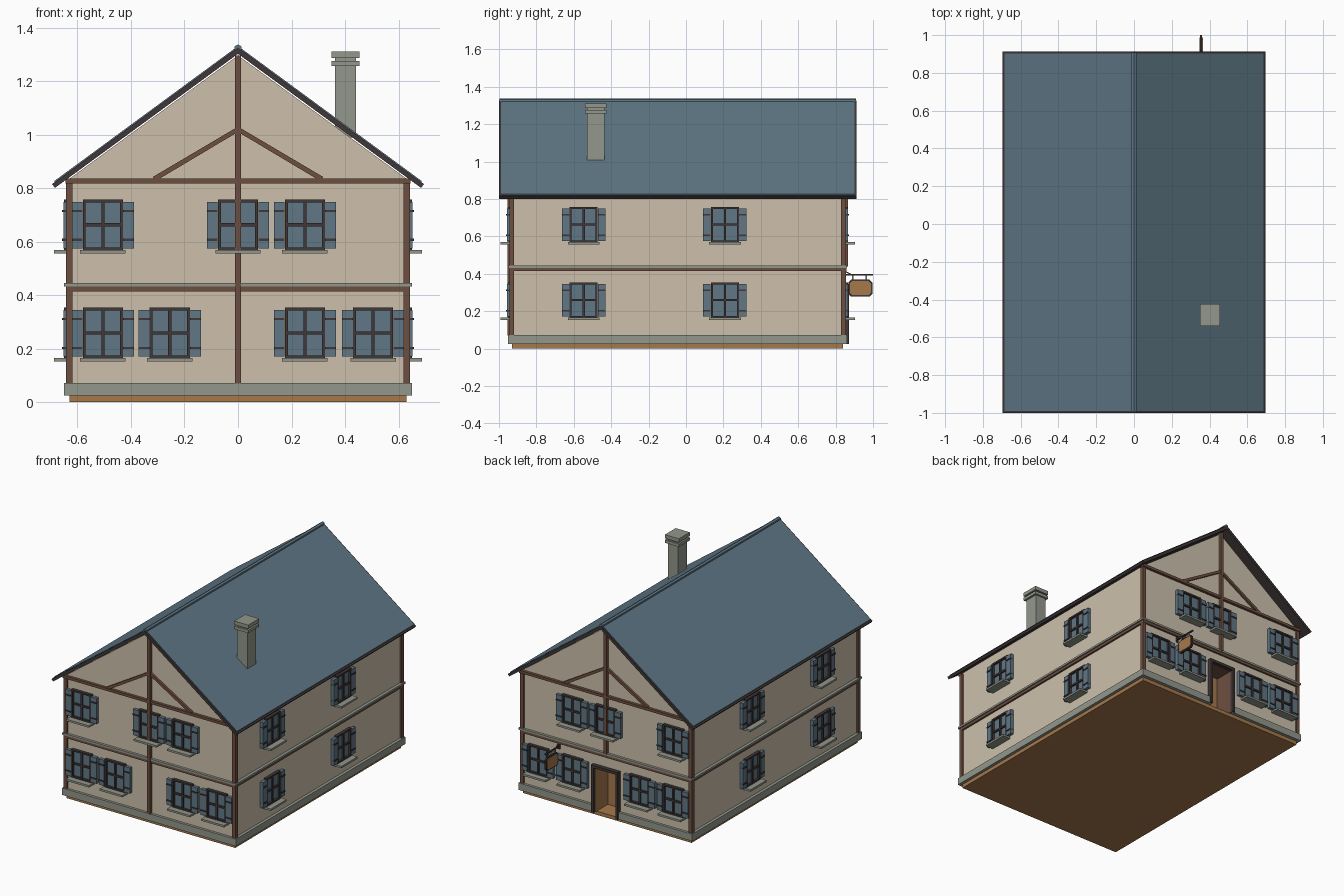
import bpy, bmesh
from math import pi
from mathutils import Matrix, Vector

cube = bpy.data.objects.get("Cube")
if cube:
    bpy.data.objects.remove(cube, do_unlink=True)


def material(name, r, g, b):
    m = bpy.data.materials.new(name)
    m.use_nodes = True
    m.diffuse_color = (r, g, b, 1)
    m.node_tree.nodes["Principled BSDF"].inputs["Base Color"].default_value = (r, g, b, 1)
    return m


plaster = material("cream plaster", .61, .53, .41)
slate = material("blue slate", .115, .185, .235)
timber = material("reddish timber", .155, .078, .052)
dark = material("dark wood", .05, .037, .038)
stone = material("grey stone", .29, .31, .26)
wood = material("tan wood", .38, .19, .07)


def link(name, mesh, loc=(0, 0, 0), turn=0):
    ob = bpy.data.objects.new(name, mesh)
    ob.location = loc
    ob.rotation_euler.z = turn
    bpy.context.collection.objects.link(ob)
    return ob


def box_mesh(name, groups):
    """Mesh of boxes (x0, x1, y0, y1, z0, z1), grouped by material."""
    bm = bmesh.new()
    mesh = bpy.data.meshes.new(name)
    for i, (mat, boxes) in enumerate(groups):
        mesh.materials.append(mat)
        for x0, x1, y0, y1, z0, z1 in boxes:
            mid = Vector((x0 + x1, y0 + y1, z0 + z1)) / 2
            size = Matrix.Diagonal((x1 - x0, y1 - y0, z1 - z0, 1))
            made = bmesh.ops.create_cube(bm, size=1, matrix=Matrix.Translation(mid) @ size)
            for f in {f for v in made["verts"] for f in v.link_faces}:
                f.material_index = i
    bm.to_mesh(mesh)
    bm.free()
    return mesh


def boxes(name, mat, *items):
    return link(name, box_mesh(name, [(mat, items)]))


def prism(name, mat, profile, y0, y1, loc=(0, 0, 0), turn=0):
    """Extrude an x-z profile along y."""
    bm = bmesh.new()
    face = bm.faces.new([bm.verts.new((x, y0, z)) for x, z in profile])
    ext = bmesh.ops.extrude_face_region(bm, geom=[face])
    for v in ext["geom"]:
        if isinstance(v, bmesh.types.BMVert):
            v.co.y = y1
    bmesh.ops.recalc_face_normals(bm, faces=bm.faces)
    mesh = bpy.data.meshes.new(name)
    mesh.materials.append(mat)
    bm.to_mesh(mesh)
    bm.free()
    return link(name, mesh, loc, turn)


W, FRONT, BACK = .63, -.935, .845

# Body and base
prism_points = [(-W, .03), (W, .03), (W, .835), (0, 1.296), (-W, .835)]
walls = prism("walls", plaster, prism_points, FRONT, BACK)
boxes("floor_base", wood, (-W, W, FRONT + .005, BACK - .005, 0, .025))
skirt = boxes("stone_skirt", stone, (-.65, .65, -.952, .862, .025, .072))

# Doorway recess
cutter = boxes("door_cutter", wood, (-.085, .085, .715, 1, .01, .33))
cutter.hide_render = True
cutter.hide_viewport = True
cutter.display_type = 'WIRE'
for ob in (walls, skirt):
    mod = ob.modifiers.new("doorway", 'BOOLEAN')
    mod.operation = 'DIFFERENCE'
    mod.solver = 'EXACT'
    mod.object = cutter
boxes("door_panel", wood, (-.085, .085, .712, .72, .025, .33),
      (.08, .087, .715, .85, .025, .33))
boxes("door_lining", timber, (-.087, -.08, .715, .85, .025, .33),
      (-.085, .085, .715, .85, .325, .332))
boxes("door_frame", dark, (-.1, -.082, .835, .872, .025, .345),
      (.082, .1, .835, .872, .025, .345), (-.1, .1, .835, .872, .327, .345))

# Timber framing
boxes("belt_beam", timber, (-.642, .642, -.947, .857, .414, .432))
boxes("belt_ledge", stone, (-.65, .65, -.952, .862, .432, .445))
boxes("corner_posts", timber, *[
    (min(s * .618, s * .643), max(s * .618, s * .643), y, y + .025, .07, .825)
    for s in (-1, 1) for y in (FRONT - .01, BACK - .015)])
for side, y0, y1, foot in (("front", FRONT - .018, FRONT + .01, .07),
                           ("back", BACK - .01, BACK + .018, .44)):
    boxes(side + "_tie_beam", timber, (-.645, .645, y0, y1, .818, .836))
    boxes(side + "_king_post", timber, (-.011, .011, y0 - .002, y1 + .002, foot, 1.295))
    for s in (-1, 1):
        prism(side + "_brace", timber,
              [(0, 1.03), (s * .318, .842), (s * .312, .83), (s * .302, .83), (0, 1.01)],
              y0 + .003, y1 - .003)

# Roof deck, slate covering and ridge
prism("roof_deck", dark, [(-.695, .815), (0, 1.326), (.695, .815),
                          (.684, .801), (0, 1.302), (-.684, .801)], -1, .912)
for s in (-1, 1):
    prism("roof_slates", slate, [(0, 1.322), (0, 1.331), (s * .686, .827), (s * .686, .818)],
          -.99, .902)
prism("ridge_cap", slate, [(-.014, 1.315), (-.012, 1.331), (0, 1.337), (.012, 1.331), (.014, 1.315)],
      -.996, .908)

# Chimney
boxes("chimney", stone, (.363, .441, -.53, -.435, .99, 1.3),
      (.35, .455, -.54, -.424, 1.256, 1.276), (.35, .455, -.54, -.424, 1.286, 1.311))

# Window with shutters and sill; outward is local -y
frame, leaves, hinges = [], [], []
for s in (-1, 1):
    x0, x1 = sorted((s * .064, s * .075))
    frame.append((x0, x1, -.02, .01, -.095, .095))
    frame.append((-.075, .075, -.02, .01, *sorted((s * .084, s * .095))))
    x0, x1 = sorted((s * .076, s * .116))
    leaves.append((x0, x1, -.022, .005, -.088, .086))
    for z in (-.056, .052):
        hinges.append((x0, x1, -.027, 0, z - .004, z + .004))
frame += [(-.006, .006, -.016, .01, -.09, .09), (-.07, .07, -.016, .01, -.006, .006)]
window = box_mesh("window", [
    (dark, frame + hinges),
    (slate, leaves + [(-.066, .066, -.006, .01, -.086, .086)]),
    (stone, [(-.085, .085, -.058, .005, -.107, -.094)])])

LOW, HIGH = .259, .663
upper = [(x, HIGH) for x in (-.505, 0, .25)]
lower = [(x, LOW) for x in (-.505, -.255, .25, .505)]
for x, z in upper + lower:
    link("front_window", window, (x, FRONT, z))
    link("back_window", window, (x, BACK, z), pi)
for y in (-.547, .208):
    for z in (LOW, HIGH):
        link("left_window", window, (W, y, z), pi / 2)
        link("right_window", window, (-W, y, z), -pi / 2)

# Hanging sign on its bracket
SX = .355


def octagon(a, b, c):
    return [(-a + c, -b), (a - c, -b), (a, -b + c), (a, b - c),
            (a - c, b), (-a + c, b), (-a, b - c), (-a, -b + c)]


prism("sign_border", dark, octagon(.064, .045, .014), -.006, .006, (SX, .932, .323), pi / 2)
prism("sign_board", wood, octagon(.056, .037, .012), -.009, .009, (SX, .932, .323), pi / 2)
boxes("sign_bracket", dark, (SX - .005, SX + .005, .84, 1, .39, .398),
      (SX - .008, SX + .008, .843, .852, .375, .425))
prism("sign_stay", dark, [(-.085, .095), (-.04, .072), (-.04, .066), (-.085, .088)],
      -.003, .003, (SX, .932, .323), pi / 2)
boxes("sign_hangers", stone, *[(SX - .003, SX + .003, y - .004, y + .004, .36, .392)
                               for y in (.892, .965)])
